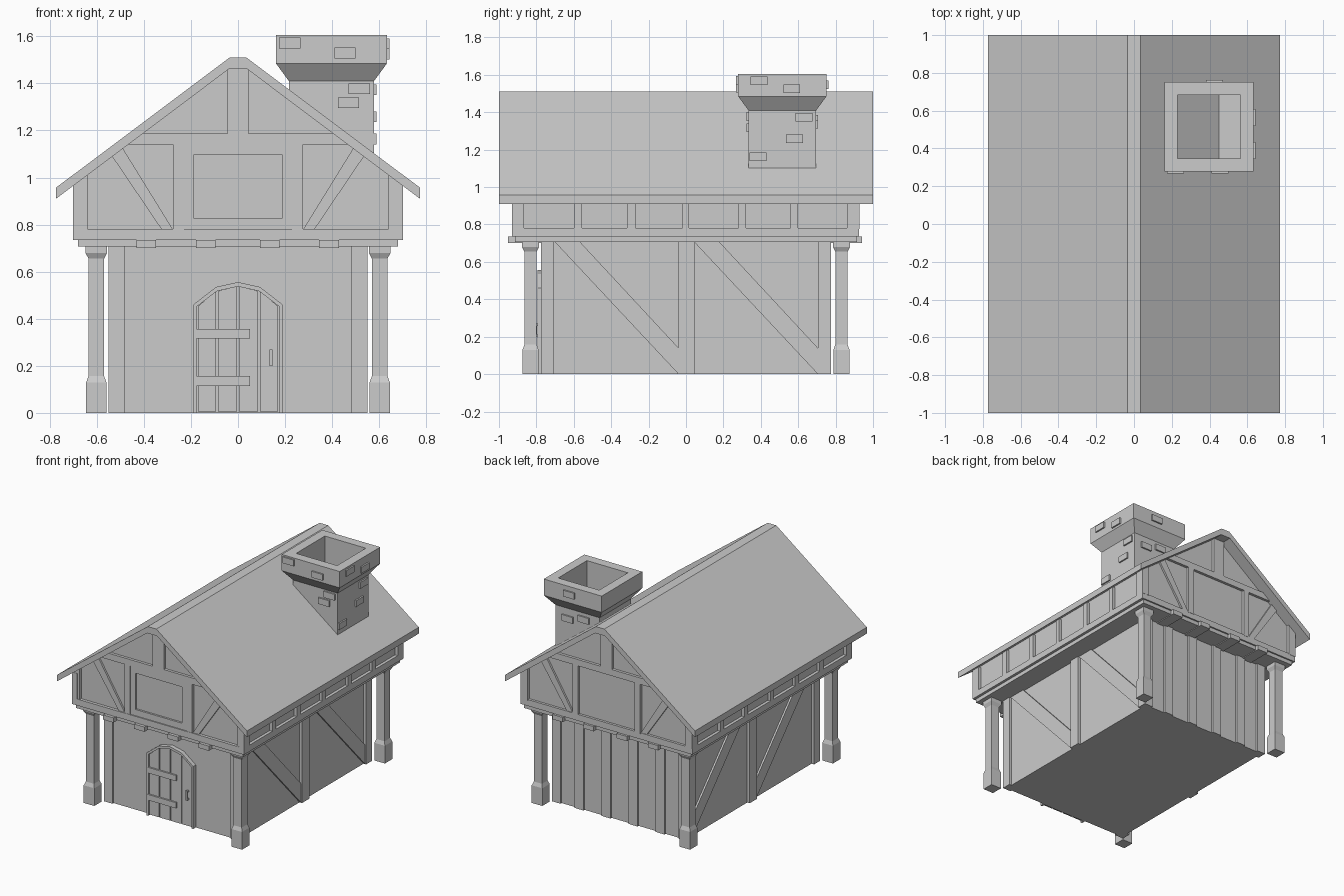
import bpy, bmesh


def finish(name, bm):
    bmesh.ops.recalc_face_normals(bm, faces=bm.faces)
    me = bpy.data.meshes.new(name)
    bm.to_mesh(me)
    bm.free()
    ob = bpy.data.objects.new(name, me)
    bpy.context.collection.objects.link(ob)
    return ob


def prism(name, pts, axis, a, b):
    """Extrude a 2D outline from a to b along 'x' (y,z outline) or 'y' (x,z outline)."""
    bm = bmesh.new()
    at = (lambda p, t: (t, p[0], p[1])) if axis == 'x' else (lambda p, t: (p[0], t, p[1]))
    lo = [bm.verts.new(at(p, a)) for p in pts]
    hi = [bm.verts.new(at(p, b)) for p in pts]
    bm.faces.new(lo)
    bm.faces.new(hi)
    n = len(pts)
    for i in range(n):
        j = (i + 1) % n
        bm.faces.new((lo[i], lo[j], hi[j], hi[i]))
    return finish(name, bm)


def box(name, x0, x1, y0, y1, z0, z1):
    return prism(name, [(x0, z0), (x1, z0), (x1, z1), (x0, z1)], 'y', y0, y1)


def square_lathe(name, cx, cy, rings):
    """Stack square rings (half width, z) into a closed solid."""
    bm = bmesh.new()
    loops = [[bm.verts.new((cx + sx * h, cy + sy * h, z))
              for sx, sy in ((-1, -1), (1, -1), (1, 1), (-1, 1))] for h, z in rings]
    for lo, hi in zip(loops, loops[1:]):
        for i in range(4):
            j = (i + 1) % 4
            bm.faces.new((lo[i], lo[j], hi[j], hi[i]))
    bm.faces.new(loops[0])
    bm.faces.new(loops[-1])
    return finish(name, bm)


def under(x):
    """Height of the roof underside at x."""
    return 1.49 - 0.753 * abs(x)


# Roof
half = [(0.035, 1.51), (0.773, 0.957), (0.773, 0.91), (0.04, 1.46)]
outline = half + [(-x, z) for x, z in reversed(half)]
prism("roof", outline, 'y', -1, 1)

# Lower storey
box("lower_walls", -0.53, 0.53, -0.762, 0.762, 0, 0.71)
for s in (-1, 1):
    for t in (-1, 1):
        box("corner_post", *sorted((s * 0.48, s * 0.55)), *sorted((t * 0.705, t * 0.775)), 0, 0.71)
        square_lathe("column", s * 0.602, t * 0.831,
                     [(0.043, 0), (0.043, 0.13), (0.033, 0.157), (0.033, 0.655),
                      (0.046, 0.68), (0.046, 0.715)])
    box("side_post", *sorted((s * 0.5, s * 0.55)), -0.04, 0.045, 0, 0.71)
    for y in (-0.70, 0.045):
        e = y + 0.66
        prism("side_brace", [(y, 0.705), (y + 0.135, 0.705), (e, 0.14), (e, 0)],
              'x', s * 0.5, s * 0.543)
for x in (-0.33, -0.11, 0.11, 0.33):
    box("back_batten", x - 0.037, x + 0.037, 0.74, 0.775, 0, 0.71)

# Floor band and joist ends
box("floor_band", -0.68, 0.68, -0.915, 0.915, 0.706, 0.737)
for x in (-0.39, -0.137, 0.135, 0.387):
    box("joist", x - 0.042, x + 0.042, -0.952, 0.942, 0.70, 0.735)
box("sill_beam", -0.70, 0.70, -0.93, 0.926, 0.735, 0.782)

# Upper storey core
prism("upper_walls", [(-0.678, 0.75), (0.678, 0.75), (0.678, under(0.678) + 0.01),
                      (0.04, 1.47), (-0.04, 1.47), (-0.678, under(0.678) + 0.01)],
      'y', -0.908, 0.908)

# Timber framing on the eave sides
posts = [(-0.93, -0.866), (-0.6, -0.556), (-0.315, -0.27), (-0.02, 0.016),
         (0.28, 0.32), (0.56, 0.6), (0.86, 0.926)]
for s in (-1, 1):
    for a, b in posts:
        prism("eave_stud", [(a, 0.775), (b, 0.775), (b, 0.97), (a, 0.97)], 'x', s * 0.66, s * 0.70)

# Timber framing on both gables
for t in (-1, 1):
    a, b = t * 0.89, t * 0.928
    prism("collar_beam", [(-0.47, 1.14), (0.47, 1.14), (0.41, 1.187), (-0.41, 1.187)], 'y', a, b)
    prism("king_post", [(-0.045, 1.18), (0.045, 1.18), (0.045, 1.465), (-0.045, 1.465)], 'y', a, b)
    for s in (-1, 1):
        prism("gable_corner_post", [(s * 0.64, 0.775), (s * 0.70, 0.775),
                                    (s * 0.70, under(0.70) + 0.005), (s * 0.64, under(0.64) + 0.005)],
              'y', a, b)
        prism("gable_post", [(s * 0.23, 0.775), (s * 0.277, 0.775),
                             (s * 0.277, 1.145), (s * 0.23, 1.145)], 'y', a, b)
        prism("gable_brace", [(s * 0.325, 0.78), (s * 0.277, 0.78),
                              (s * 0.49, 1.125), (s * 0.535, 1.09)], 'y', a, b - t * 0.006)

# Loft shutter frame on the front
for s in (-1, 1):
    box("shutter_stile", *sorted((s * 0.19, s * 0.232)), -0.922, -0.9, 0.78, 1.142)
box("shutter_rail", -0.19, 0.19, -0.922, -0.9, 0.78, 0.828)
box("shutter_rail", -0.19, 0.19, -0.922, -0.9, 1.095, 1.142)

# Door: arched planks, frame, straps and handle
outer = [(-0.19, 0.46), (-0.093, 0.535), (0, 0.556), (0.093, 0.535), (0.19, 0.46)]
inner = [(-0.175, 0.452), (-0.09, 0.517), (0, 0.537), (0.09, 0.517), (0.175, 0.452)]
prism("door_back", [(-0.18, 0)] + inner + [(0.18, 0)], 'y', -0.75, -0.768)
for (x0, z0), (x1, z1) in zip(inner, inner[1:]):
    g = 0.004
    prism("door_plank", [(x0 + g, 0.006), (x1 - g, 0.006), (x1 - g, z1), (x0 + g, z0)],
          'y', -0.76, -0.783)
for i in range(4):
    prism("door_arch", [inner[i], inner[i + 1], outer[i + 1], outer[i]], 'y', -0.75, -0.793)
for s in (-1, 1):
    box("door_jamb", *sorted((s * 0.176, s * 0.19)), -0.793, -0.75, 0, 0.46)
for z in (0.115, 0.315):
    box("door_strap", -0.185, 0.05, -0.795, -0.77, z, z + 0.042)
box("door_handle", 0.134, 0.147, -0.803, -0.796, 0.2, 0.27)
for z in (0.2, 0.258):
    box("handle_mount", 0.134, 0.147, -0.8, -0.78, z, z + 0.012)

# Chimney with flared hollow cap
CX, CY, R, CAP = 0.397, 0.515, 0.181, 0.236
square_lathe("chimney", CX, CY, [(R, 1.0), (R, 1.41), (CAP, 1.485), (CAP, 1.605),
                                 (0.167, 1.605), (0.167, 1.2)])

# Raised bricks: (start along face, bottom z, half width of the chimney there)
BW, BH, BD = 0.09, 0.046, 0.011
for u, z, r in [(0.175, 1.549, CAP), (0.41, 1.506, CAP), (0.47, 1.354, R), (0.425, 1.295, R)]:
    box("front_brick", u, u + BW, CY - r - BD, CY - r + 0.01, z, z + BH)
for u, z, r in [(0.345, 1.545, CAP), (0.52, 1.502, CAP), (0.585, 1.35, R),
                (0.535, 1.235, R), (0.34, 1.14, R)]:
    box("right_brick", CX + r - 0.01, CX + r + BD, u, u + BW, z, z + BH)
for u, z, r in [(0.38, 1.525, CAP), (0.43, 1.312, R), (0.3, 1.34, R)]:
    box("back_brick", u, u + BW, CY + r - 0.01, CY + r + BD, z, z + BH)
